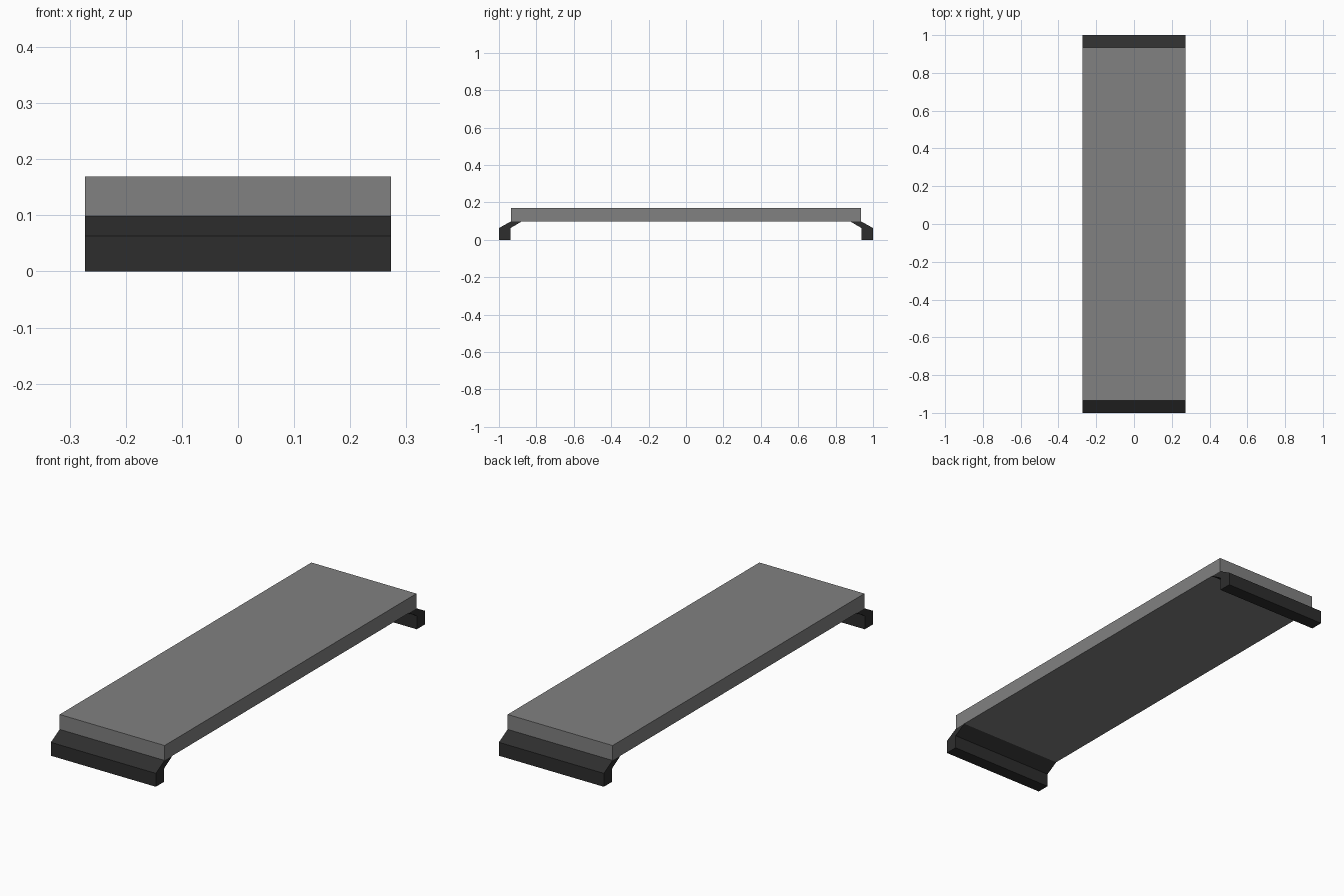
import bpy, bmesh

if "Cube" in bpy.data.objects:
    bpy.data.objects.remove(bpy.data.objects["Cube"])

HALF_W = 0.273


def material(name, value):
    m = bpy.data.materials.new(name)
    m.diffuse_color = (value, value, value, 1)
    m.use_nodes = True
    m.node_tree.nodes["Principled BSDF"].inputs["Base Color"].default_value = m.diffuse_color
    return m


def extrude_profile(name, profile, mat):
    """Extrude a (y, z) profile across the full width in x."""
    bm = bmesh.new()
    face = bm.faces.new([bm.verts.new((-HALF_W, y, z)) for y, z in profile])
    ext = bmesh.ops.extrude_face_region(bm, geom=[face])
    verts = [g for g in ext["geom"] if isinstance(g, bmesh.types.BMVert)]
    bmesh.ops.translate(bm, verts=verts, vec=(2 * HALF_W, 0, 0))
    bmesh.ops.recalc_face_normals(bm, faces=bm.faces)
    mesh = bpy.data.meshes.new(name)
    bm.to_mesh(mesh)
    bm.free()
    mesh.materials.append(mat)
    obj = bpy.data.objects.new(name, mesh)
    bpy.context.collection.objects.link(obj)
    return obj


grey = material("mid grey", 0.22)
dark = material("dark grey", 0.027)

# Flat top slab
extrude_profile("top_slab", [(-0.935, 0.099), (0.935, 0.099),
                             (0.935, 0.169), (-0.935, 0.169)], grey)

# Bent feet: upright outer strip with a sloped bracket up to the slab
for name, s in (("front_foot", -1), ("back_foot", 1)):
    profile = [(1, 0), (1, 0.063), (0.935, 0.099),
               (0.877, 0.099), (0.938, 0.063), (0.938, 0)]
    extrude_profile(name, [(s * y, z) for y, z in profile], dark)
